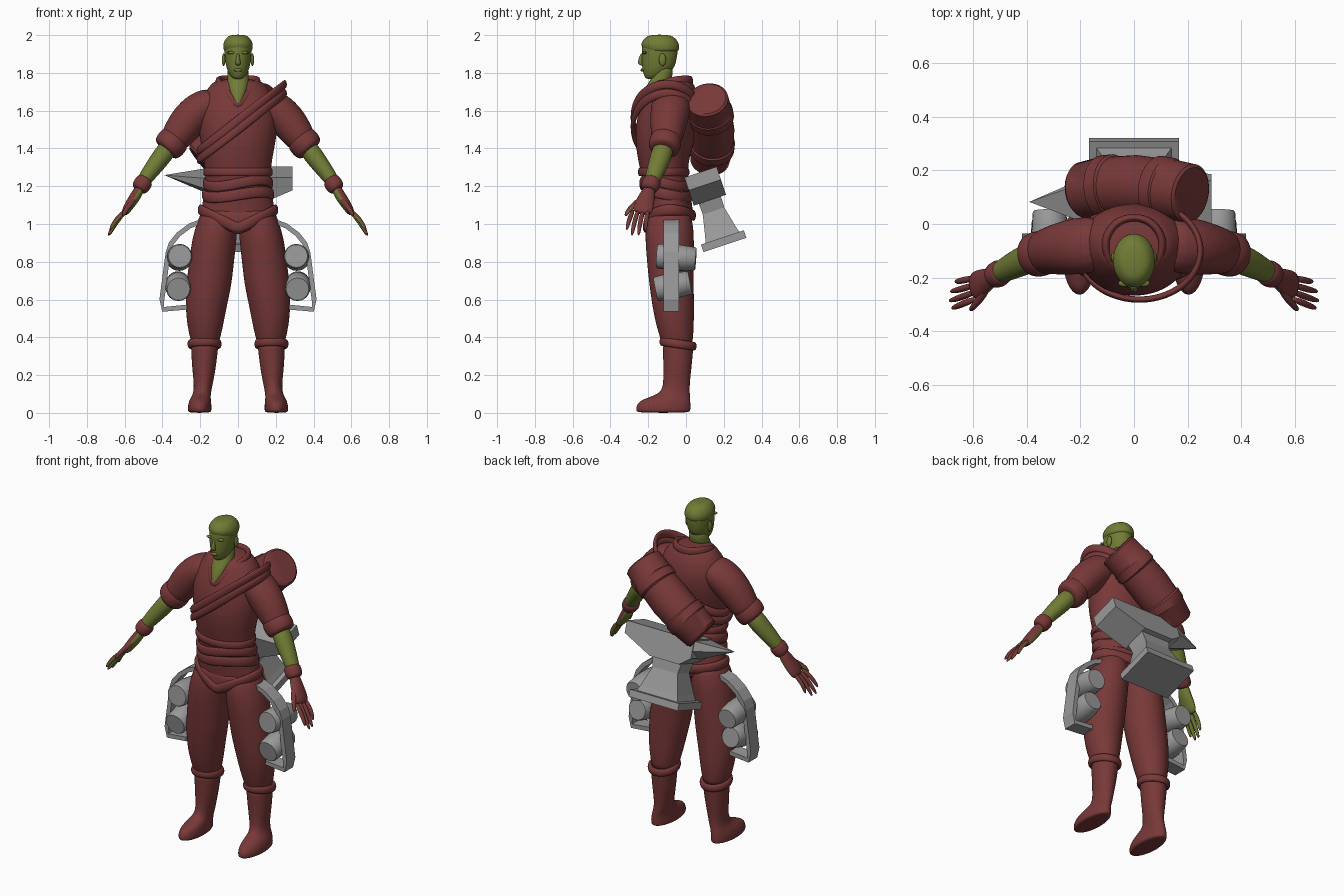
import bpy, bmesh, math
from mathutils import Vector, Matrix


def material(name, rgb):
    m = bpy.data.materials.new(name)
    m.diffuse_color = (*rgb, 1)
    return m


RED = material("dark_red_cloth", (0.19, 0.04, 0.04))
GREEN = material("olive_skin", (0.165, 0.2, 0.035))
GRAY = material("gray_metal", (0.32, 0.32, 0.32))


def finish(name, bm, mats, mirror=False, sub=0, smooth=True):
    bmesh.ops.recalc_face_normals(bm, faces=bm.faces[:])
    me = bpy.data.meshes.new(name)
    bm.to_mesh(me)
    bm.free()
    for m in mats:
        me.materials.append(m)
    ob = bpy.data.objects.new(name, me)
    bpy.context.collection.objects.link(ob)
    if smooth and sub:
        me.polygons.foreach_set("use_smooth", [True] * len(me.polygons))
    elif smooth:
        bpy.ops.object.select_all(action='DESELECT')
        ob.select_set(True)
        bpy.context.view_layer.objects.active = ob
        bpy.ops.object.shade_smooth_by_angle(angle=math.radians(35))
    if mirror:
        ob.modifiers.new("mirror", 'MIRROR').use_mirror_merge = False
    if sub:
        s = ob.modifiers.new("subdivision", 'SUBSURF')
        s.levels = s.render_levels = sub
    return ob


def tube(name, pts, mats, n=16, sub=2, flat=False, center=None, closed=False,
         mirror=False, phase=0.0, smooth=True):
    """Loft elliptical rings (x, y, z, ra, rb); a second material covers the inner half."""
    bm = bmesh.new()
    P = [Vector(p[:3]) for p in pts]
    k = len(P)
    rings = []
    for i, p in enumerate(pts):
        if flat:
            t = Vector((0, 0, 1))
        elif closed:
            t = (P[(i + 1) % k] - P[i - 1]).normalized()
        else:
            t = (P[min(i + 1, k - 1)] - P[max(i - 1, 0)]).normalized()
        if center:
            b = Vector((p[0] - center[0], p[1] - center[1], 0))
            b = (b - t * b.dot(t)).normalized()
            a = t.cross(b)
        else:
            a = t.cross(Vector((0, 1, 0))).normalized()
            b = t.cross(a)
        ang = [2 * math.pi * j / n + phase for j in range(n)]
        rings.append([bm.verts.new(P[i] + a * p[3] * math.cos(w) + b * p[4] * math.sin(w)) for w in ang])
    for i in range(k if closed else k - 1):
        r, s = rings[i], rings[(i + 1) % k]
        for j in range(n):
            f = bm.faces.new((r[j], r[(j + 1) % n], s[(j + 1) % n], s[j]))
            if len(mats) > 1 and math.cos(2 * math.pi * (j + 0.5) / n + phase) < 0.05:
                f.material_index = 1
    if not closed:
        bm.faces.new(rings[0])
        bm.faces.new(rings[-1])
    return finish(name, bm, mats, mirror, sub, smooth)


def ball(name, loc, size, mat, mirror=False):
    bm = bmesh.new()
    bmesh.ops.create_uvsphere(bm, u_segments=14, v_segments=8, radius=1,
                              matrix=Matrix.Translation(loc) @ Matrix.Diagonal((*size, 1)))
    return finish(name, bm, [mat], mirror, 1)


def wrap(name, cx, cy, rx, ry, zfun, half_w, thick, mirror=False, n=32):
    """Band running around an ellipse; zfun gives the height from x and frontness."""
    pts = []
    for i in range(n):
        w = 2 * math.pi * i / n
        x = rx * math.sin(w)
        pts.append((cx + x, cy - ry * math.cos(w), zfun(x, math.cos(w)), half_w, thick))
    return tube(name, pts, [RED], n=8, sub=1, center=(cx, cy), closed=True, mirror=mirror)


# Torso and neck
tube("torso", [(0, -.085, .96, .13, .09), (0, -.085, 1.0, .195, .12), (0, -.085, 1.08, .2, .125),
               (0, -.1, 1.18, .175, .12), (0, -.12, 1.3, .175, .128), (0, -.117, 1.4, .195, .15),
               (0, -.102, 1.5, .212, .17), (0, -.085, 1.6, .215, .168), (0, -.075, 1.68, .19, .145),
               (0, -.072, 1.735, .15, .117), (0, -.07, 1.77, .11, .095)], [RED], n=20, flat=True)
tube("neck", [(0, -.235, 1.615, .008, .012), (0, -.2, 1.68, .038, .037), (0, -.15, 1.735, .06, .06),
              (0, -.122, 1.78, .058, .054), (0, -.118, 1.85, .055, .05)], [GREEN], flat=True)
tube("collar", [(0, .03, 1.755, .03, .016), (.07, .01, 1.76, .03, .018), (.115, -.06, 1.755, .032, .018),
                (.095, -.14, 1.73, .032, .018), (.05, -.205, 1.675, .03, .014), (0, -.245, 1.605, .022, .012),
                (-.05, -.205, 1.675, .03, .014), (-.095, -.14, 1.73, .032, .018),
                (-.115, -.06, 1.755, .032, .018), (-.07, .01, 1.76, .03, .018)],
     [RED], n=8, center=(0, -.09), closed=True)

# Head
tube("head", [(0, -.185, 1.766, .022, .027), (0, -.168, 1.785, .043, .055), (0, -.148, 1.82, .061, .086),
              (0, -.143, 1.86, .069, .093), (0, -.14, 1.9, .073, .097), (0, -.138, 1.94, .074, .098),
              (0, -.138, 1.97, .066, .085), (0, -.14, 1.992, .045, .058)], [GREEN], flat=True)
tube("hair_cap", [(0, -.128, 1.905, .074, .088), (0, -.133, 1.93, .08, .1), (0, -.138, 1.955, .081, .104),
                  (0, -.138, 1.983, .066, .085), (0, -.14, 2.003, .042, .055)], [GREEN], flat=True)
tube("nose", [(0, -.232, 1.905, .008, .008), (0, -.24, 1.875, .01, .012), (0, -.243, 1.85, .017, .016),
              (0, -.232, 1.838, .012, .01)], [GREEN], n=8, flat=True)
ball("lips", (0, -.232, 1.815), (.024, .009, .009), GREEN)
ball("brow", (.034, -.22, 1.907), (.026, .014, .008), GREEN, True)
ball("ear", (.076, -.125, 1.87), (.01, .02, .034), GREEN, True)

# Sleeves, arms and gloved hands
tube("sleeve", [(.1, -.072, 1.665, .075, .1), (.2, -.08, 1.615, .098, .11), (.27, -.092, 1.54, .1, .1),
                (.32, -.1, 1.47, .086, .088), (.36, -.11, 1.415, .072, .076)], [RED], mirror=True)
tube("sleeve_cuff", [(.32, -.103, 1.465, .07, .072), (.335, -.107, 1.448, .088, .088),
                     (.375, -.116, 1.402, .086, .086), (.388, -.119, 1.388, .064, .066)], [RED], mirror=True)
tube("forearm", [(.35, -.11, 1.43, .055, .06), (.42, -.14, 1.335, .051, .056), (.47, -.165, 1.27, .043, .048),
                 (.53, -.195, 1.185, .033, .035)], [GREEN], mirror=True)
tube("wrist_cuff", [(.484, -.175, 1.24, .036, .04), (.494, -.18, 1.228, .05, .052),
                    (.52, -.193, 1.192, .048, .05), (.53, -.198, 1.178, .033, .036)], [RED], mirror=True)
tube("palm", [(.515, -.19, 1.2, .026, .03), (.54, -.205, 1.15, .03, .042), (.575, -.222, 1.1, .027, .055),
              (.605, -.238, 1.05, .02, .055)], [RED, GREEN], mirror=True)
for i, (y0, y1, x1, z1) in enumerate([(-.278, -.315, .68, .965), (-.252, -.287, .69, .935),
                                      (-.226, -.252, .685, .935), (-.2, -.215, .665, .96)]):
    tube("finger_%d" % (i + 1), [(.59, y0, 1.075, .013, .013),
                                 (.645, (y0 + y1) / 2 - .004, (1.06 + z1) / 2 + .015, .014, .014),
                                 (x1, y1, z1, .009, .009)], [RED, GREEN], n=8, mirror=True)
tube("thumb", [(.54, -.215, 1.15, .018, .018), (.562, -.265, 1.11, .017, .017), (.595, -.305, 1.075, .014, .014),
               (.61, -.322, 1.04, .009, .009)], [RED, GREEN], n=8, center=(-1, -.25), mirror=True)

# Trousers and boots
tube("trouser_leg", [(.1, -.085, 1.09, .09, .1), (.112, -.087, 1.0, .11, .128), (.125, -.087, .92, .121, .132),
                     (.14, -.082, .8, .121, .127), (.154, -.077, .68, .123, .12), (.168, -.068, .57, .112, .113),
                     (.173, -.06, .48, .1, .104), (.174, -.05, .4, .083, .09), (.175, -.045, .35, .068, .078)],
     [RED], flat=True, mirror=True)
tube("boot", [(.176, -.042, .375, .078, .086), (.177, -.042, .33, .071, .081), (.18, -.045, .25, .066, .077),
              (.183, -.05, .15, .05, .07), (.191, -.058, .1, .047, .08), (.2, -.107, .072, .057, .132),
              (.203, -.12, .04, .064, .147), (.203, -.12, .012, .064, .147), (.203, -.12, 0, .058, .14)],
     [RED], flat=True, mirror=True)
wrap("boot_cuff", .177, -.042, .079, .087, lambda x, f: .365 + .012 * f, .025, .014, mirror=True, n=20)

# Tunic hem and waist wraps
wrap("tunic_hem", 0, -.088, .2, .127,
     lambda x, f: .975 + .5 * abs(x) if f > 0 else 1.075 - .03 * f * f, .032, .016)
tube("front_flap", [(0, -.2, .945, .015, .018), (0, -.195, .98, .085, .022), (0, -.185, 1.02, .14, .03),
                    (0, -.18, 1.08, .17, .03)], [RED], flat=True)
wrap("waist_wrap_low", 0, -.1, .182, .128, lambda x, f: 1.155 + .16 * x * f, .032, .011)
wrap("waist_wrap_mid", 0, -.11, .177, .128, lambda x, f: 1.215 + .2 * x * f, .03, .011)
wrap("waist_wrap_high", 0, -.118, .176, .128, lambda x, f: 1.275, .024, .01)

# Diagonal strap made of two bands
for i, dz in enumerate((-.024, .024)):
    wrap("chest_strap_%d" % (i + 1), .02, -.1, .228, .182,
         lambda x, f, dz=dz: 1.54 + dz + .77 * x, .026, .013, n=40)

# Rolled bag on the back
A, B = Vector((.215, .112, 1.662)), Vector((-.2, .125, 1.33))
profile = [(0, .1), (.015, .111), (.2, .114), (.21, .12), (.3, .121), (.31, .112), (.5, .116),
           (.69, .112), (.7, .121), (.79, .12), (.8, .114), (.975, .104), (1, .092)]
tube("rolled_bag", [(*(A.lerp(B, t) + Vector((0, .022 * math.sin(math.pi * t), 0))), r, r) for t, r in profile],
     [RED], n=32, sub=0)

# Anvil hanging behind the hips, built upright and then tilted
TILT = Matrix.Translation((0, .206, .889)) @ Matrix.Rotation(math.radians(18.5), 4, 'X')


def place(ob):
    ob.data.transform(TILT)


Q = math.sqrt(2)
for name, rows in {
    "anvil_base": [(0, .167, .12), (.042, .167, .12)],
    "anvil_waist": [(.04, .14, .095), (.075, .125, .085), (.19, .085, .06), (.26, .1, .062), (.335, .165, .085)],
}.items():
    place(tube(name, [(0, 0, z, hx * Q, hy * Q) for z, hx, hy in rows], [GRAY], n=4, sub=0,
               flat=True, phase=math.pi / 4, smooth=False))
bm = bmesh.new()
outline = [(-.17, .407), (.288, .407), (.288, .335), (.1, .25), (-.1, .25), (-.17, .3)]
face = bm.faces.new([bm.verts.new((x, -.09, z)) for x, z in outline])
out = bmesh.ops.extrude_face_region(bm, geom=[face])
bmesh.ops.translate(bm, vec=(0, .18, 0), verts=[g for g in out["geom"] if isinstance(g, bmesh.types.BMVert)])
place(finish("anvil_top", bm, [GRAY], smooth=False))
bm = bmesh.new()
tip = bm.verts.new((-.39, 0, .39))
root = [bm.verts.new((-.168, y, z)) for y, z in [(-.085, .4), (.085, .4), (.085, .34), (0, .29), (-.085, .34)]]
bm.faces.new(root)
for i in range(5):
    bm.faces.new((root[i], root[(i + 1) % 5], tip))
place(finish("anvil_horn", bm, [GRAY], smooth=False))

# Hip brackets holding two canisters each
path = [(.19, 1.015), (.255, .99), (.315, .945), (.355, .895), (.37, .85), (.403, .6), (.397, .548), (.27, .56)]
tube("hip_bracket", [(x, -.078, z, .013 * Q, .042 * Q) for x, z in path], [GRAY], n=4, sub=0,
     phase=math.pi / 4, mirror=True, smooth=False)
for name, a, b in [("upper_canister", Vector((.308, -.155, .83)), Vector((.315, .052, .815))),
                   ("lower_canister", Vector((.315, -.162, .655)), Vector((.318, .022, .69)))]:
    tube(name, [(*a.lerp(b, t), r, r) for t, r in [(0, .06), (.04, .065), (.45, .07), (.55, .07), (.96, .062), (1, .057)]],
         [GRAY], n=24, sub=0, center=(-1, -.05), mirror=True)
